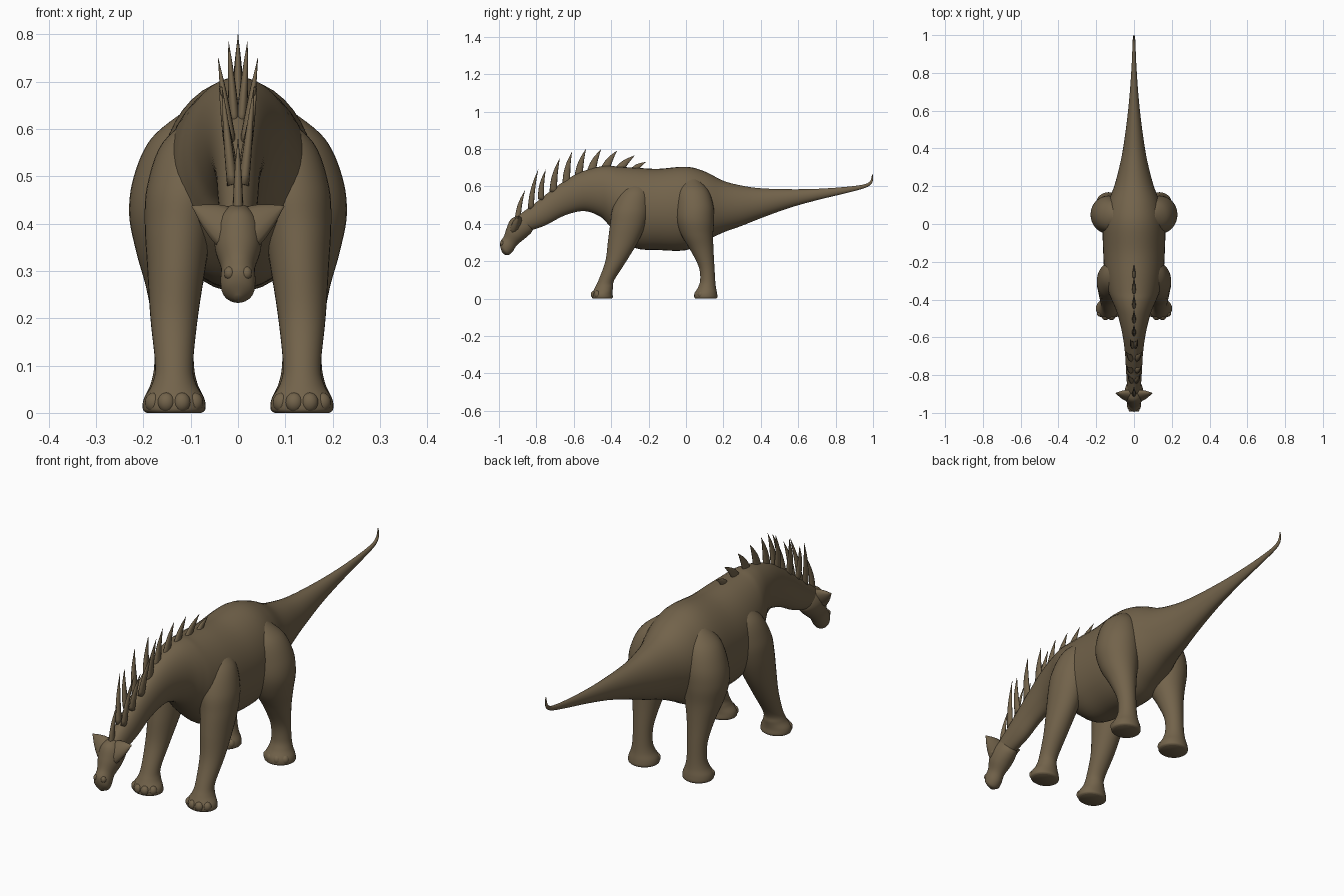
import bpy
import bmesh
import math
from mathutils import Vector, Matrix

cube = bpy.data.objects.get("Cube")
if cube:
    bpy.data.objects.remove(cube, do_unlink=True)

hide = bpy.data.materials.new("brown hide")
hide.use_nodes = True
colour = (0.17, 0.125, 0.07, 1)
hide.diffuse_color = colour
shader = hide.node_tree.nodes["Principled BSDF"]
shader.inputs["Base Color"].default_value = colour
shader.inputs["Roughness"].default_value = 0.8


def finish(name, bm, mirror):
    """Turn a bmesh into a smooth object, mirrored across x if asked."""
    bmesh.ops.recalc_face_normals(bm, faces=bm.faces)
    mesh = bpy.data.meshes.new(name)
    bm.to_mesh(mesh)
    bm.free()
    mesh.materials.append(hide)
    mesh.polygons.foreach_set("use_smooth", [True] * len(mesh.polygons))
    obj = bpy.data.objects.new(name, mesh)
    bpy.context.collection.objects.link(obj)
    if mirror:
        obj.modifiers.new("Mirror", "MIRROR").use_mirror_merge = False
    return obj


def skin(name, rings, mirror, sides):
    """Skin a list of (centre, u, v) ellipses."""
    bm = bmesh.new()
    loops = []
    for centre, u, v in rings:
        angles = [math.tau * i / sides for i in range(sides)]
        loops.append([bm.verts.new(centre + u * math.cos(a) + v * math.sin(a)) for a in angles])
    for a, b in zip(loops, loops[1:]):
        for i in range(sides):
            j = (i + 1) % sides
            bm.faces.new((a[i], a[j], b[j], b[i]))
    bm.faces.new(loops[0])
    bm.faces.new(loops[-1])
    return finish(name, bm, mirror)


def spline(points, steps=6):
    """Smooth interpolation through the stations."""
    pts = [Vector(p) for p in points]
    pts = [pts[0]] + pts + [pts[-1]]
    out = []
    for a, b, c, d in zip(pts, pts[1:], pts[2:], pts[3:]):
        for k in range(steps):
            t = k / steps
            out.append(b + (c - a) * (t / 2) + (a * 2 - b * 5 + c * 4 - d) * (t * t / 2)
                       + (b * 3 - a - c * 3 + d) * (t ** 3 / 2))
    return out + [pts[-1]]


def loft(name, stations, mirror=False, sides=32):
    """Stations are x, y, z, half width, half height, ring tilt in degrees."""
    rings = []
    for x, y, z, w, h, tilt in spline(stations):
        t = math.radians(tilt)
        up = Vector((0, -math.sin(t), math.cos(t)))
        rings.append((Vector((x, y, z)), Vector((max(w, 0.001), 0, 0)), up * max(h, 0.001)))
    return skin(name, rings, mirror, sides)


def horn(name, base, tip, along, width, thick, bend, mirror=False):
    """A flattened, gently bent blade that tapers to a point."""
    base, tip, along = Vector(base), Vector(tip), Vector(along)
    axis = (tip - base).normalized()
    u = (along - axis * along.dot(axis)).normalized()
    v = axis.cross(u)
    rings = []
    for k in range(11):
        t = k / 10
        taper = max(1 - t ** 1.8, 0.04)
        centre = base.lerp(tip, t) + u * (bend * math.sin(math.pi * t))
        rings.append((centre, u * width * taper, v * thick * taper))
    return skin(name, rings, mirror, 12)


def ball(name, centre, size, mirror=True):
    bm = bmesh.new()
    bmesh.ops.create_uvsphere(bm, u_segments=16, v_segments=10, radius=1,
                              matrix=Matrix.Translation(centre) @ Matrix.Diagonal((*size, 1)))
    return finish(name, bm, mirror)


# Neck, trunk and tail: y, z, half width, half height, tilt
trunk = [
    (-.87, .4, .036, .052, 45), (-.78, .45, .042, .065, 30), (-.68, .515, .048, .077, 25),
    (-.57, .565, .064, .1, 14), (-.47, .57, .09, .132, 5), (-.41, .55, .115, .16, 0),
    (-.36, .52, .135, .185, 0), (-.27, .485, .155, .215, 0), (-.15, .477, .163, .217, 0),
    (0, .482, .165, .223, 0), (.1, .493, .142, .187, 0), (.2, .492, .105, .138, 0),
    (.3, .497, .078, .107, 0), (.4, .51, .058, .08, 0), (.55, .535, .037, .05, 3),
    (.7, .557, .022, .03, 5), (.85, .58, .012, .017, 8), (.95, .6, .008, .01, 15),
    (.985, .618, .006, .008, 45), (.995, .64, .004, .005, 80), (.996, .665, .002, .002, 90)]
loft("body_neck_and_tail", [(0, *s) for s in trunk], sides=40)

# Head, running down to the snout
skull = [
    (-.84, .42, .025, .035, 45), (-.865, .4, .042, .058, 48), (-.89, .38, .05, .064, 50),
    (-.915, .345, .048, .054, 55), (-.94, .308, .036, .042, 55), (-.96, .277, .037, .042, 50),
    (-.971, .255, .031, .031, 45), (-.977, .241, .006, .008, 45)]
loft("head", [(0, *s) for s in skull])
horn("brow_crest", (.015, -.91, .385), (.097, -.895, .437), (0, .45, .9), .048, .026, .004, True)
ball("eye", (.045, -.912, .382), (.016, .018, .018))
ball("nostril_ridge", (.018, -.982, .295), (.012, .012, .014))

# Legs: x, y, z, half width, half depth
front_leg = [
    (.075, -.26, .63, .015, .02), (.095, -.275, .57, .065, .075), (.112, -.295, .48, .08, .098),
    (.125, -.31, .4, .072, .095), (.13, -.335, .31, .062, .082), (.135, -.375, .2, .05, .056),
    (.135, -.425, .1, .04, .042), (.135, -.438, .06, .047, .048), (.135, -.447, .03, .064, .054),
    (.135, -.447, .008, .066, .056), (.135, -.447, 0, .058, .05)]
hind_leg = [
    (.09, .03, .64, .02, .03), (.115, .04, .58, .068, .078), (.13, .048, .5, .09, .098),
    (.136, .05, .42, .094, .1), (.135, .06, .34, .08, .085), (.135, .085, .26, .058, .062),
    (.135, .11, .17, .043, .042), (.135, .116, .1, .042, .04), (.135, .112, .06, .05, .048),
    (.135, .106, .03, .064, .06), (.135, .106, .008, .066, .062), (.135, .106, 0, .058, .055)]
for name, leg in (("front", front_leg), ("hind", hind_leg)):
    loft(name + "_leg", [(*s, 90) for s in leg], mirror=True)
    foot = leg[-2]
    for i, angle in enumerate((-55, -18, 18, 55)):
        a = math.radians(angle)
        centre = (foot[0] + .052 * math.sin(a), foot[1] - .046 * math.cos(a), .022)
        ball(f"{name}_toe_{i + 1}", centre, (.019, .018, .021))

# Spines along the neck and shoulders: base y, z, tip y, z, half width, sideways splay
spines = [
    (-.9, .42, -.86, .58, .016, 0), (-.83, .48, -.79, .69, .016, .034),
    (-.775, .53, -.75, .69, .017, .04), (-.71, .57, -.675, .75, .02, .042),
    (-.64, .61, -.61, .785, .021, .02), (-.575, .64, -.535, .8, .022, 0),
    (-.51, .66, -.455, .797, .024, 0), (-.44, .67, -.37, .79, .025, 0),
    (-.37, .67, -.275, .765, .024, 0), (-.29, .67, -.215, .73, .02, 0)]
for i, (y, z, tip_y, tip_z, width, splay) in enumerate(spines):
    horn(f"spine_{i + 1}", (splay * .35, y, z), (splay, tip_y, tip_z), (0, 1, 0),
         width, .011, -.008, mirror=splay > 0)
